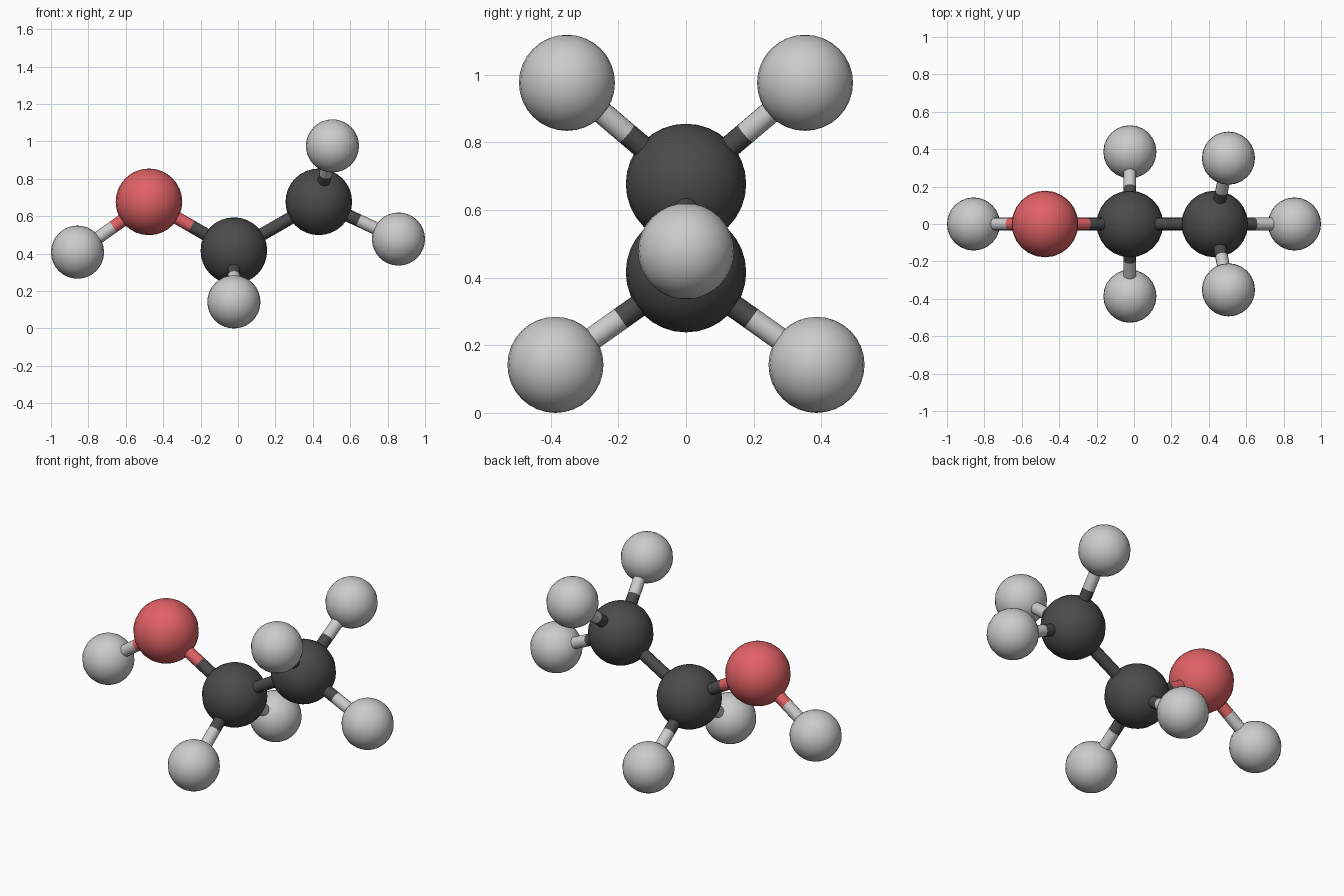
import bpy
from mathutils import Vector

if "Cube" in bpy.data.objects:
    bpy.data.objects.remove(bpy.data.objects["Cube"])


def material(name, rgb):
    m = bpy.data.materials.new(name)
    m.diffuse_color = (*rgb, 1)
    m.use_nodes = True
    m.node_tree.nodes["Principled BSDF"].inputs["Base Color"].default_value = m.diffuse_color
    return m


MATS = {
    "carbon": material("dark_grey", (0.07, 0.07, 0.07)),
    "oxygen": material("red", (0.75, 0.12, 0.13)),
    "hydrogen": material("light_grey", (0.6, 0.6, 0.6)),
}
RADIUS = {"carbon": 0.178, "oxygen": 0.178, "hydrogen": 0.142}
BOND_RADIUS = 0.034

# Atoms: name -> (element, position)
ATOMS = {
    "oxygen": ("oxygen", (-0.476, 0, 0.677)),
    "carbon_middle": ("carbon", (-0.022, 0, 0.416)),
    "carbon_end": ("carbon", (0.432, 0, 0.677)),
    "hydrogen_left": ("hydrogen", (-0.858, 0, 0.408)),
    "hydrogen_right": ("hydrogen", (0.858, 0, 0.478)),
}
for side, s in (("front", -1), ("back", 1)):
    ATOMS["hydrogen_low_" + side] = ("hydrogen", (-0.022, s * 0.386, 0.142))
    ATOMS["hydrogen_high_" + side] = ("hydrogen", (0.505, s * 0.352, 0.976))

BONDS = [
    ("oxygen", "hydrogen_left"),
    ("oxygen", "carbon_middle"),
    ("carbon_middle", "carbon_end"),
    ("carbon_middle", "hydrogen_low_front"),
    ("carbon_middle", "hydrogen_low_back"),
    ("carbon_end", "hydrogen_high_front"),
    ("carbon_end", "hydrogen_high_back"),
    ("carbon_end", "hydrogen_right"),
]


def finish(name, element):
    ob = bpy.context.object
    ob.name = name
    ob.data.materials.append(MATS[element])
    bpy.ops.object.shade_smooth_by_angle()


# Half a bond, in the colour of the atom it starts from
def half_bond(start, end):
    element, a = ATOMS[start]
    a, b = Vector(a), Vector(ATOMS[end][1])
    mid = (a + b) / 2
    d = mid - a
    bpy.ops.mesh.primitive_cylinder_add(
        vertices=16, radius=BOND_RADIUS, depth=d.length, location=(a + mid) / 2,
        rotation=d.to_track_quat("Z", "Y").to_euler())
    finish(f"bond_{start}_to_{end}", element)


# Atom spheres
for name, (element, pos) in ATOMS.items():
    bpy.ops.mesh.primitive_uv_sphere_add(
        segments=24, ring_count=16, radius=RADIUS[element], location=pos)
    finish(name, element)

# Two-tone bonds
for a, b in BONDS:
    half_bond(a, b)
    half_bond(b, a)
